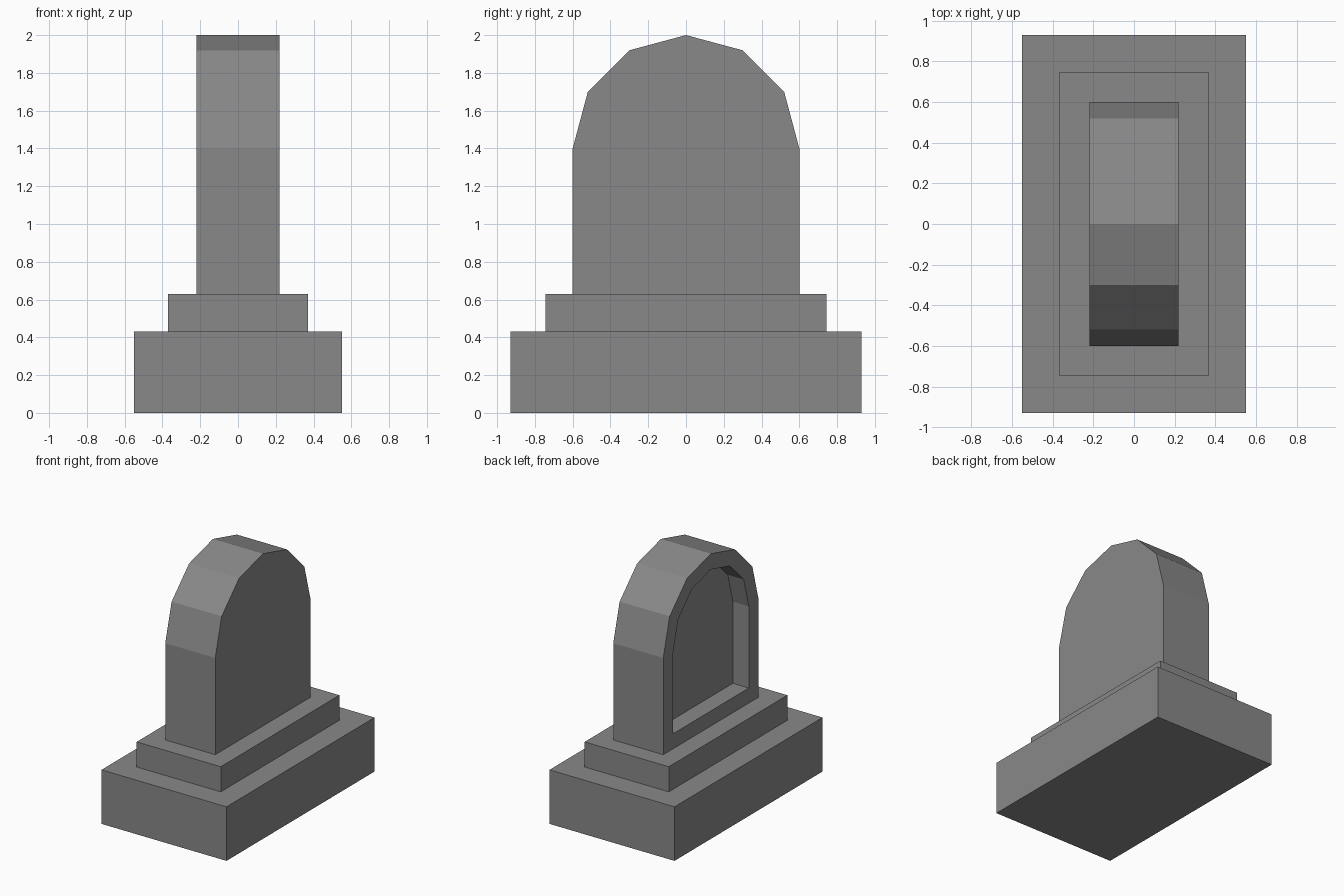
import bpy, bmesh, math

if "Cube" in bpy.data.objects:
    bpy.data.objects.remove(bpy.data.objects["Cube"])

stone = bpy.data.materials.new("grey stone")
stone.diffuse_color = (0.25, 0.25, 0.25, 1)
stone.use_nodes = True
stone.node_tree.nodes["Principled BSDF"].inputs["Base Color"].default_value = stone.diffuse_color


def finish(name, bm):
    bmesh.ops.recalc_face_normals(bm, faces=bm.faces)
    me = bpy.data.meshes.new(name)
    bm.to_mesh(me)
    bm.free()
    me.materials.append(stone)
    ob = bpy.data.objects.new(name, me)
    bpy.context.collection.objects.link(ob)
    return ob


def block(name, sx, sy, z0, z1):
    bm = bmesh.new()
    bmesh.ops.create_cube(bm, size=1)
    for v in bm.verts:
        v.co = (v.co.x * sx, v.co.y * sy, z0 + (v.co.z + 0.5) * (z1 - z0))
    return finish(name, bm)


def arch_ring(bm, x, r, z0, spring=1.4, n=6):
    # round-headed outline in the YZ plane
    pts = [(-r, z0), (r, z0)]
    pts += [(r * math.cos(math.pi * i / n), spring + r * math.sin(math.pi * i / n))
            for i in range(n + 1)]
    return [bm.verts.new((x, y, z)) for y, z in pts]


def bridge(bm, a, b):
    for i in range(len(a)):
        j = (i + 1) % len(a)
        bm.faces.new((a[i], a[j], b[j], b[i]))


# Stepped base
block("plinth", 1.10, 1.86, 0.0, 0.43)
block("step", 0.74, 1.49, 0.43, 0.63)

# Arched headstone with a recessed panel on the -x face
bm = bmesh.new()
rings = [arch_ring(bm, 0.22, 0.60, 0.63),
         arch_ring(bm, -0.22, 0.60, 0.63),
         arch_ring(bm, -0.22, 0.475, 0.75),
         arch_ring(bm, -0.08, 0.475, 0.75)]
for a, b in zip(rings, rings[1:]):
    bridge(bm, a, b)
bm.faces.new(rings[0])
bm.faces.new(rings[-1])
finish("headstone", bm)
